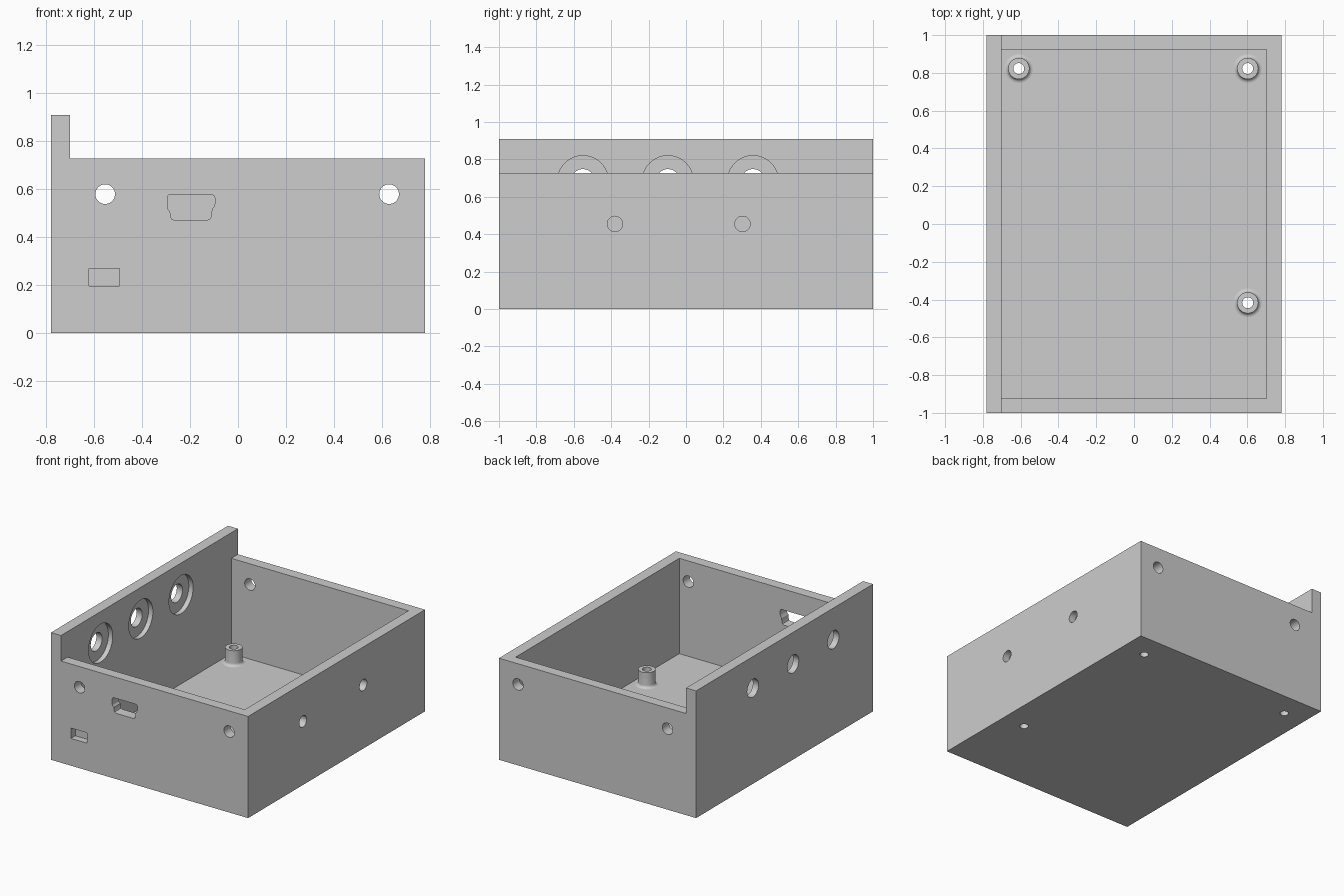
import bpy, bmesh, math
from mathutils import Vector

cube = bpy.data.objects.get("Cube")
if cube:
    bpy.data.objects.remove(cube)

GREY = (0.61, 0.61, 0.61, 1)
grey = bpy.data.materials.new("plain grey")
grey.use_nodes = True
grey.diffuse_color = GREY
grey.node_tree.nodes["Principled BSDF"].inputs["Base Color"].default_value = GREY

WIDE, LONG, HIGH, TALL = 0.78, 1.0, 0.727, 0.91
IN_SIDE, IN_END, FLOOR = 0.701, 0.925, 0.045


def place(axis, u, v, d):
    """Point from two profile coordinates and a depth along the axis."""
    return {"x": (d, u, v), "y": (u, d, v), "z": (u, v, d)}[axis]


def prism(name, axis, profile, start, end):
    bm = bmesh.new()
    face = bm.faces.new([bm.verts.new(place(axis, u, v, start)) for u, v in profile])
    moved = bmesh.ops.extrude_face_region(bm, geom=[face])["geom"]
    shift = Vector(place(axis, 0, 0, end - start))
    bmesh.ops.translate(bm, vec=shift, verts=[g for g in moved if isinstance(g, bmesh.types.BMVert)])
    bmesh.ops.recalc_face_normals(bm, faces=bm.faces)
    return finish(name, bm)


def finish(name, bm):
    mesh = bpy.data.meshes.new(name)
    bm.to_mesh(mesh)
    bm.free()
    mesh.materials.append(grey)
    obj = bpy.data.objects.new(name, mesh)
    bpy.context.collection.objects.link(obj)
    return obj


def rect(u0, u1, v0, v1):
    return [(u0, v0), (u1, v0), (u1, v1), (u0, v1)]


def circle(u, v, r, n=48):
    return [(u + r * math.cos(math.tau * i / n), v + r * math.sin(math.tau * i / n)) for i in range(n)]


def select(obj):
    bpy.ops.object.select_all(action="DESELECT")
    obj.select_set(True)
    bpy.context.view_layer.objects.active = obj


def cut(axis, profile, start, end):
    tool = prism("cutter", axis, profile, start, end)
    tool.hide_render = True
    mod = case.modifiers.new("cut", "BOOLEAN")
    mod.operation, mod.solver, mod.object = "DIFFERENCE", "EXACT", tool
    select(case)
    bpy.ops.object.modifier_apply(modifier=mod.name)
    bpy.data.objects.remove(tool)


# Open case with one raised side wall
case = prism("case", "y", [(-WIDE, 0), (WIDE, 0), (WIDE, HIGH), (-IN_SIDE, HIGH),
                           (-IN_SIDE, TALL), (-WIDE, TALL)], -LONG, LONG)
cut("z", rect(-IN_SIDE, IN_SIDE, -IN_END, IN_END), FLOOR, 1.2)

# Screw holes through the front and back walls
for x in (-0.554, 0.63):
    cut("y", circle(x, 0.579, 0.041), -1.2, 1.2)

# Blind screw holes in the low side wall
for y in (-0.38, 0.302):
    cut("x", circle(y, 0.455, 0.041), WIDE - 0.05, 1)

# Counterbored holes in the raised wall
for y in (-0.551, -0.097, 0.358):
    cut("x", circle(y, 0.684, 0.064), -1, -0.6)
    cut("x", circle(y, 0.684, 0.136), -0.735, -0.6)

# Connector opening and small recess in the front wall
connector = [(-0.295, 0.565), (-0.291, 0.574), (-0.282, 0.577), (-0.11, 0.577), (-0.1, 0.573),
             (-0.096, 0.563), (-0.096, 0.542), (-0.1, 0.528), (-0.109, 0.515), (-0.111, 0.49),
             (-0.116, 0.476), (-0.13, 0.47), (-0.263, 0.47), (-0.277, 0.476), (-0.282, 0.49),
             (-0.283, 0.508), (-0.292, 0.516), (-0.295, 0.525)]
cut("y", connector, -1.2, -0.8)
cut("y", rect(-0.622, -0.495, 0.195, 0.269), -1.2, 0.05 - LONG)

# Hollow standoffs with a filleted foot
HOLE, POST, FILLET, TOP = 0.029, 0.056, 0.02, 0.155
for i, (x, y) in enumerate([(-0.61, 0.823), (0.602, 0.823), (0.602, -0.417)]):
    cut("z", circle(x, y, HOLE), -0.1, 0.2)
    foot = []
    for k in range(6):
        a = math.pi / 2 * k / 5
        foot.append((POST + FILLET * (1 - math.sin(a)), FLOOR + FILLET * (1 - math.cos(a))))
    outline = [(HOLE, FLOOR)] + foot + [(POST, TOP), (HOLE, TOP)]
    bm = bmesh.new()
    ring = [bm.verts.new((x + r, y, z)) for r, z in outline]
    edges = [bm.edges.new((ring[k - 1], ring[k])) for k in range(len(ring))]
    bmesh.ops.spin(bm, geom=ring + edges, cent=(x, y, 0), axis=(0, 0, 1),
                   angle=math.tau, steps=48, use_duplicate=False)
    bmesh.ops.remove_doubles(bm, verts=bm.verts, dist=0.0001)
    bmesh.ops.recalc_face_normals(bm, faces=bm.faces)
    post = finish(f"standoff_{i + 1}", bm)
    select(post)
    bpy.ops.object.shade_smooth_by_angle(angle=math.radians(30))

select(case)
bpy.ops.object.shade_smooth_by_angle(angle=math.radians(30))
